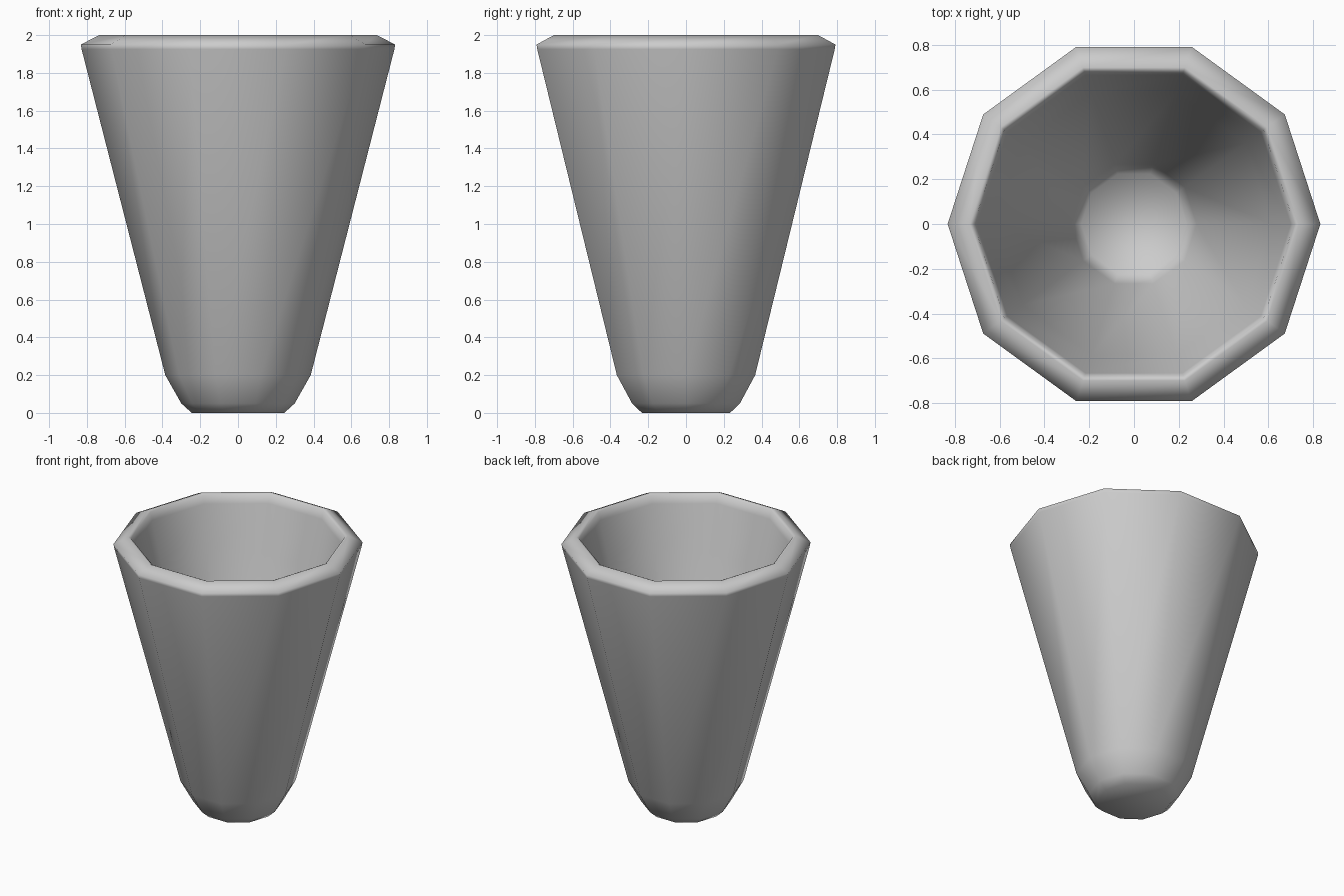
import bpy, bmesh, math

if "Cube" in bpy.data.objects:
    bpy.data.objects.remove(bpy.data.objects["Cube"])

SIDES = 10

# Profile (radius, height): outer base -> outer wall -> rim -> inner wall -> inner floor
PROFILE = [
    (0.245, 0.0), (0.30, 0.05), (0.385, 0.20), (0.828, 1.925), (0.832, 1.95),
    (0.735, 2.0), (0.715, 1.99), (0.70, 1.93),
    (0.615, 1.60), (0.28, 0.24), (0.235, 0.15),
]


def ring(bm, r, z):
    return [bm.verts.new((r * math.cos(2 * math.pi * i / SIDES),
                          r * math.sin(2 * math.pi * i / SIDES), z))
            for i in range(SIDES)]


# Ten-sided tapered cup
bm = bmesh.new()
rings = [ring(bm, r, z) for r, z in PROFILE]
for a, b in zip(rings, rings[1:]):
    for i in range(SIDES):
        j = (i + 1) % SIDES
        bm.faces.new((a[i], a[j], b[j], b[i]))

# Underside and inner floor
bm.faces.new(list(reversed(rings[0])))
bm.faces.new(rings[-1])
bmesh.ops.recalc_face_normals(bm, faces=bm.faces)

mesh = bpy.data.meshes.new("cup")
bm.to_mesh(mesh)
bm.free()
cup = bpy.data.objects.new("cup", mesh)
bpy.context.collection.objects.link(cup)

# Smooth shading over the facets
for p in mesh.polygons:
    p.use_smooth = True
